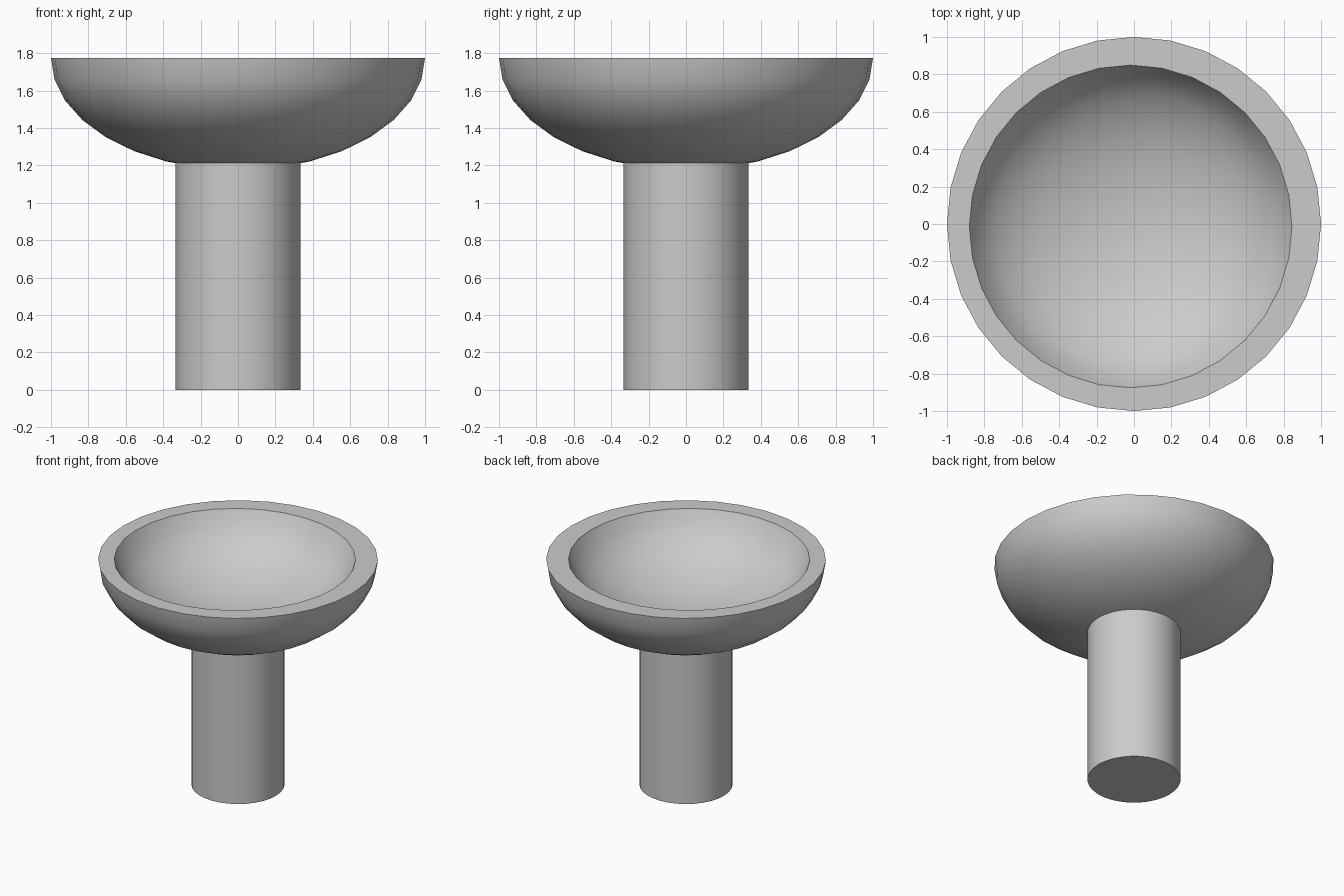
import bpy, bmesh, math

# Remove the default cube only
cube = bpy.data.objects.get("Cube")
if cube:
    bpy.data.objects.remove(cube, do_unlink=True)

SIDES = 32
RIM_Z = 1.775

grey = bpy.data.materials.new("plain_grey")
grey.use_nodes = True
grey.diffuse_color = (0.6, 0.6, 0.6, 1)
grey.node_tree.nodes["Principled BSDF"].inputs["Base Color"].default_value = (0.6, 0.6, 0.6, 1)


def ring(bm, radius, z, cx=0.0, cy=0.0):
    """One horizontal circle of vertices."""
    return [bm.verts.new((cx + radius * math.cos(math.tau * i / SIDES),
                          cy + radius * math.sin(math.tau * i / SIDES), z))
            for i in range(SIDES)]


def bridge(bm, a, b):
    for i in range(SIDES):
        j = (i + 1) % SIDES
        bm.faces.new((a[i], a[j], b[j], b[i]))


def dish(bm, radius, depth, start=0, cx=0.0, cy=0.0):
    """Bottom of a squashed sphere, cut at ring 'start' and hung from the rim."""
    step = math.pi / 16
    centre_z = RIM_Z + depth * math.sin(start * step)
    rings = [ring(bm, radius * math.cos(k * step), centre_z - depth * math.sin(k * step), cx, cy)
             for k in range(start, 8)]
    for a, b in zip(rings, rings[1:]):
        bridge(bm, a, b)
    pole = bm.verts.new((cx, cy, centre_z - depth))
    for i in range(SIDES):
        bm.faces.new((rings[-1][i], rings[-1][(i + 1) % SIDES], pole))
    return rings[0]


def finish(bm, name):
    bmesh.ops.recalc_face_normals(bm, faces=bm.faces[:])
    mesh = bpy.data.meshes.new(name)
    bm.to_mesh(mesh)
    bm.free()
    mesh.materials.append(grey)
    obj = bpy.data.objects.new(name, mesh)
    bpy.context.collection.objects.link(obj)
    bpy.ops.object.select_all(action="DESELECT")
    obj.select_set(True)
    bpy.context.view_layer.objects.active = obj
    bpy.ops.object.shade_smooth_by_angle(angle=math.radians(30))


# Bowl: outer shell, off-centre hollow and flat rim
bm = bmesh.new()
outer = dish(bm, 1.0, 0.6)
inner = dish(bm, 0.8794, 0.528, 1, -0.018, -0.013)
bridge(bm, outer, inner)
finish(bm, "bowl")

# Stem: straight column ending inside the bowl wall
bm = bmesh.new()
bottom = ring(bm, 0.333, 0.0)
top = ring(bm, 0.333, 1.225)
bridge(bm, bottom, top)
bm.faces.new(bottom)
bm.faces.new(top)
finish(bm, "stem")
